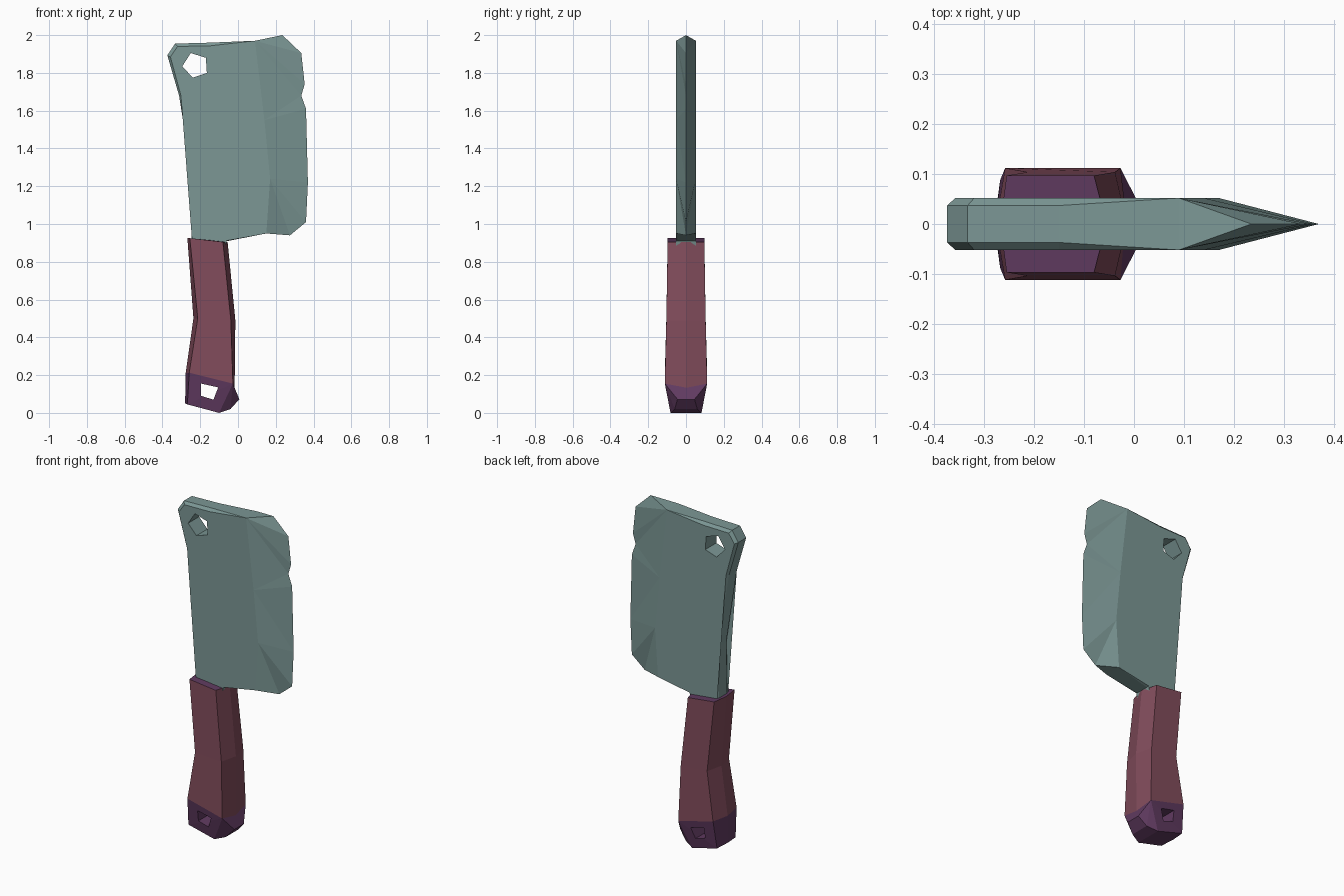
import bpy, bmesh

if "Cube" in bpy.data.objects:
    bpy.data.objects.remove(bpy.data.objects["Cube"])


def material(name, rgb):
    m = bpy.data.materials.new(name)
    m.diffuse_color = (*rgb, 1)
    m.use_nodes = True
    m.node_tree.nodes["Principled BSDF"].inputs["Base Color"].default_value = m.diffuse_color
    return m


STEEL = material("grey teal steel", (0.20, 0.31, 0.30))
MAROON = material("maroon grip", (0.22, 0.072, 0.105))
PURPLE = material("dark purple", (0.118, 0.043, 0.118))


def finish(bm, name, mats):
    bmesh.ops.recalc_face_normals(bm, faces=bm.faces[:])
    me = bpy.data.meshes.new(name)
    bm.to_mesh(me)
    bm.free()
    for m in mats:
        me.materials.append(m)
    ob = bpy.data.objects.new(name, me)
    bpy.context.collection.objects.link(ob)
    return ob


def cut_hole(ob, outline):
    """Punch an x,z outline straight through the part along y."""
    bm = bmesh.new()
    f, b = ([bm.verts.new((x, y, z)) for x, z in outline] for y in (-0.4, 0.4))
    bm.faces.new(f)
    bm.faces.new(b)
    n = len(f)
    for i in range(n):
        j = (i + 1) % n
        bm.faces.new((f[i], f[j], b[j], b[i]))
    cutter = finish(bm, "hole_cutter", [])
    cutter.hide_render = True
    mod = ob.modifiers.new("hole", 'BOOLEAN')
    mod.operation = 'DIFFERENCE'
    mod.solver = 'EXACT'
    mod.object = cutter
    bpy.context.view_layer.objects.active = ob
    bpy.ops.object.modifier_apply(modifier=mod.name)
    bpy.data.objects.remove(cutter)


# Blade: flat cheeks with chamfered spine, wedge ground to a chipped edge
# cheek x, z, then chamfer rim x, z, from the heel round the spine to the top
spine = [(-0.06, 0.912, -0.06, 0.909), (-0.07, 0.87, -0.07, 0.867),
         (-0.24, 0.87, -0.248, 0.867), (-0.233, 1.23, -0.241, 1.23),
         (-0.302, 1.68, -0.312, 1.68), (-0.358, 1.885, -0.374, 1.893),
         (-0.32, 1.94, -0.333, 1.955), (-0.15, 1.943, -0.15, 1.96)]
grind = [(0.09, 1.97), (0.14, 1.55), (0.17, 1.24), (0.15, 0.95)]
edge = [(0.235, 2.0), (0.335, 1.905), (0.353, 1.74), (0.335, 1.68),
        (0.36, 1.61), (0.37, 1.22), (0.36, 1.01), (0.275, 0.94)]
# fans of edge points joined to each grind point
fans = [(0, 0, 3), (1, 3, 5), (2, 5, 7)]
bm = bmesh.new()
E = [bm.verts.new((x, 0, z)) for x, z in edge]
sides = []
for s in (-1, 1):
    F = [bm.verts.new((p[0], s * 0.052, p[1])) for p in spine]
    R = [bm.verts.new((p[2], s * 0.037, p[3])) for p in spine]
    G = [bm.verts.new((x, s * 0.052, z)) for x, z in grind]
    bm.faces.new(F + G)
    for i in range(len(F) - 1):
        bm.faces.new((F[i], F[i + 1], R[i + 1], R[i]))
    bm.faces.new((F[-1], G[0], R[-1]))
    bm.faces.new((F[0], R[0], G[-1]))
    for g, a, b in fans:
        for i in range(a, b):
            bm.faces.new((G[g], E[i], E[i + 1]))
        bm.faces.new((G[g], E[b], G[g + 1]))
    sides.append((R, G))
(Ra, Ga), (Rb, Gb) = sides
for i in range(len(Ra) - 1):
    bm.faces.new((Ra[i], Ra[i + 1], Rb[i + 1], Rb[i]))
for k, g, e in ((-1, 0, 0), (0, -1, -1)):      # top and heel
    bm.faces.new((Ra[k], Ga[g], Gb[g], Rb[k]))
    bm.faces.new((Ga[g], E[e], Gb[g]))
bmesh.ops.triangulate(bm, faces=[f for f in bm.faces if len(f.verts) > 4])
blade = finish(bm, "blade", [STEEL])
cut_hole(blade, [(-0.25, 1.905), (-0.17, 1.88), (-0.165, 1.80),
                 (-0.24, 1.775), (-0.295, 1.835)])


# Grip: six-sided rings, each bowed at the spine and belly
def ring_points(left, fl, fr, right, y):
    return [(left[0], 0, left[1]), (fl[0], -y, fl[1]), (fr[0], -y, fr[1]),
            (right[0], 0, right[1]), (fr[0], y, fr[1]), (fl[0], y, fl[1])]


rings = [
    ring_points((-0.268, 0.925), (-0.255, 0.925), (-0.08, 0.905), (-0.055, 0.905), 0.097),
    ring_points((-0.236, 0.50), (-0.213, 0.50), (-0.038, 0.49), (-0.014, 0.49), 0.104),
    ring_points((-0.277, 0.21), (-0.258, 0.213), (-0.027, 0.155), (-0.018, 0.125), 0.112),
]
bm = bmesh.new()
loops = [[bm.verts.new(p) for p in r] for r in rings]
for a, b in zip(loops, loops[1:]):
    for i in range(6):
        j = (i + 1) % 6
        bm.faces.new((a[i], a[j], b[j], b[i]))
cap = bm.faces.new(loops[0])
cap.material_index = 1
finish(bm, "grip", [MAROON, PURPLE])

# Pommel: faceted hull hanging from the last grip ring, with a lanyard hole
bm = bmesh.new()
for p in rings[-1]:
    bm.verts.new(p)
bm.verts.new((-0.28, 0, 0.05))
for x, y, z in ((-0.268, 0.088, 0.045), (-0.10, 0.082, 0.0),
                (-0.04, 0.06, 0.02), (0.007, 0.045, 0.072)):
    for s in (-1, 1):
        bm.verts.new((x, s * y, z))
bmesh.ops.convex_hull(bm, input=bm.verts[:])
bmesh.ops.delete(bm, geom=[v for v in bm.verts if not v.link_faces], context='VERTS')
pommel = finish(bm, "pommel", [PURPLE])
cut_hole(pommel, [(-0.195, 0.155), (-0.105, 0.135), (-0.13, 0.07), (-0.195, 0.09)])
